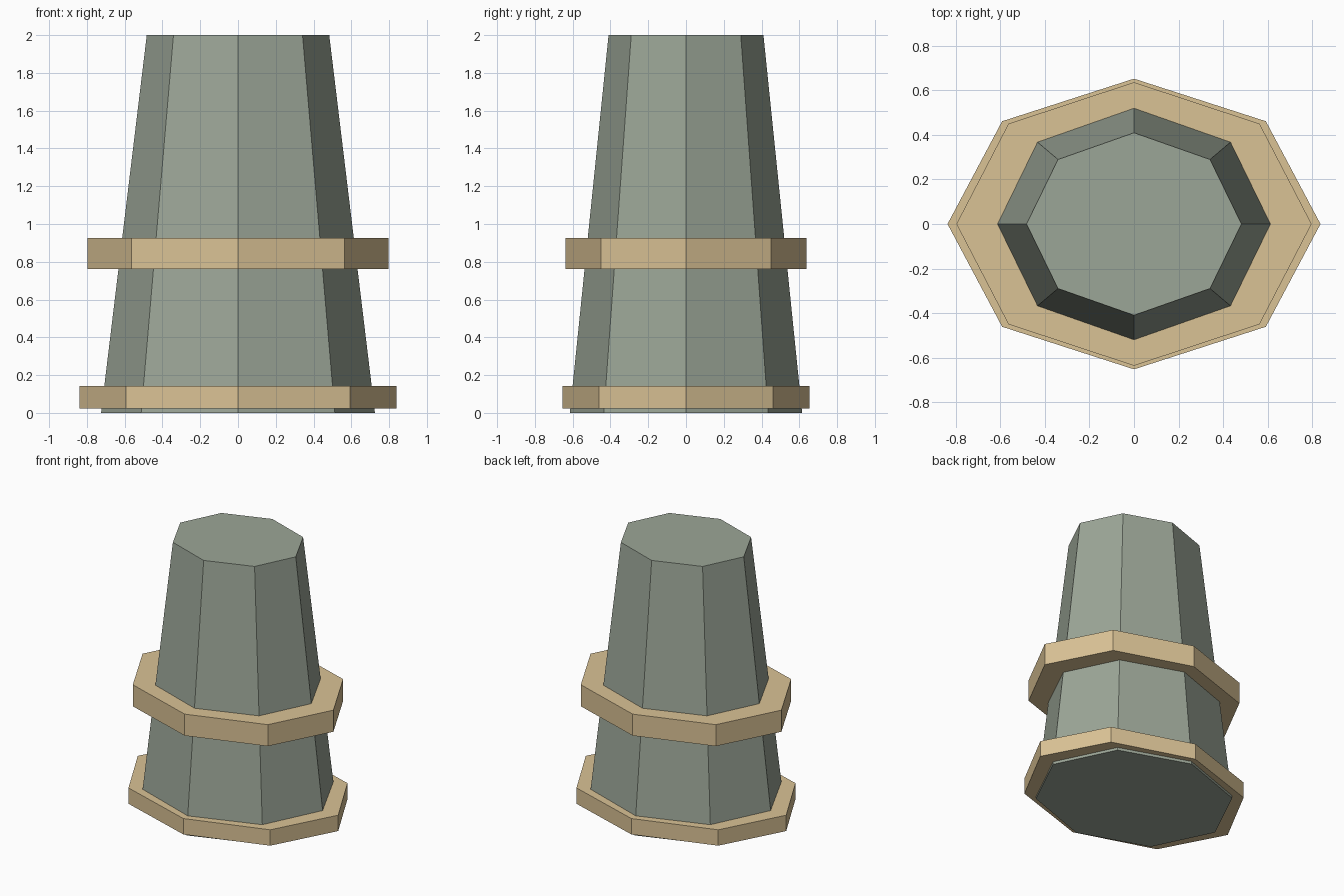
import bpy, bmesh
from math import cos, sin, tau

if "Cube" in bpy.data.objects:
    bpy.data.objects.remove(bpy.data.objects["Cube"])


def material(name, color):
    m = bpy.data.materials.new(name)
    m.diffuse_color = (*color, 1)
    m.use_nodes = True
    m.node_tree.nodes["Principled BSDF"].inputs["Base Color"].default_value = m.diffuse_color
    return m


def octagon_prism(name, z0, z1, bottom, top, mat):
    """Eight-sided solid between two oval octagons, each given as (rx, ry)."""
    bm = bmesh.new()
    low, high = [
        [bm.verts.new((rx * cos(tau * i / 8), ry * sin(tau * i / 8), z)) for i in range(8)]
        for z, (rx, ry) in ((z0, bottom), (z1, top))
    ]
    bm.faces.new(low[::-1])
    bm.faces.new(high)
    for i in range(8):
        j = (i + 1) % 8
        bm.faces.new((low[i], low[j], high[j], high[i]))
    mesh = bpy.data.meshes.new(name)
    bm.to_mesh(mesh)
    bm.free()
    mesh.materials.append(mat)
    obj = bpy.data.objects.new(name, mesh)
    bpy.context.collection.objects.link(obj)
    return obj


stone = material("grey_green", (0.33, 0.38, 0.31))
tan = material("tan", (0.70, 0.54, 0.30))

# Tapered body
octagon_prism("body", 0, 2, (0.725, 0.615), (0.483, 0.41), stone)

# Straight-sided bands around the body
for name, z0, z1, size in (
    ("lower_band", 0.022, 0.142, (0.838, 0.653)),
    ("upper_band", 0.762, 0.925, (0.798, 0.637)),
):
    octagon_prism(name, z0, z1, size, size, tan)
